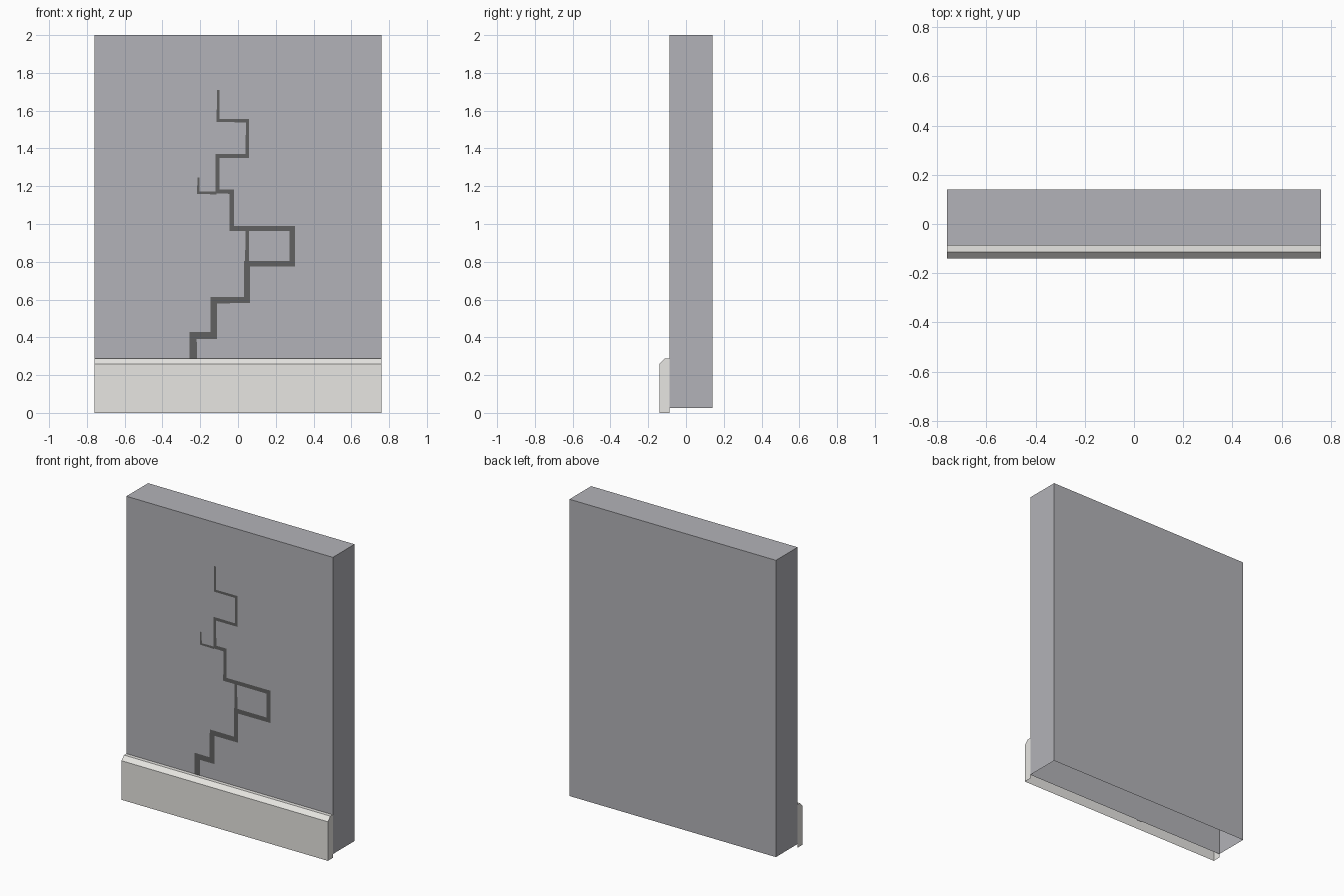
import bpy, bmesh
from mathutils import Vector

if "Cube" in bpy.data.objects:
    bpy.data.objects.remove(bpy.data.objects["Cube"])

W = 0.76          # half width
FRONT = -0.088    # wall face


def material(name, rgb):
    m = bpy.data.materials.new(name)
    m.diffuse_color = (*rgb, 1)
    m.use_nodes = True
    m.node_tree.nodes["Principled BSDF"].inputs["Base Color"].default_value = m.diffuse_color
    return m


def finish(bm, name, mat=None):
    me = bpy.data.meshes.new(name)
    bm.to_mesh(me)
    bm.free()
    ob = bpy.data.objects.new(name, me)
    bpy.context.collection.objects.link(ob)
    if mat:
        me.materials.append(mat)
    return ob


def shell(name, profile, skip, mat=None):
    """Extrude a (y, z) profile across the width, leaving out the skipped sides."""
    bm = bmesh.new()
    left, right = ([bm.verts.new((x, y, z)) for y, z in profile] for x in (-W, W))
    n = len(profile)
    bm.faces.new(left[::-1])
    bm.faces.new(right)
    for i in range(n):
        if i not in skip:
            j = (i + 1) % n
            bm.faces.new((left[i], left[j], right[j], right[i]))
    bmesh.ops.recalc_face_normals(bm, faces=bm.faces)
    return finish(bm, name, mat)


def strip(bm, points, w0, w1):
    """Flat mitred strip along an axis-aligned path, width going from w0 to w1."""
    pts = [Vector(p) for p in points]
    n = len(pts)
    normals = []
    for a, b in zip(pts, pts[1:]):
        d = (b - a).normalized()
        normals.append(Vector((-d.y, d.x)))
    pairs = []
    for i, p in enumerate(pts):
        off = normals[max(i - 1, 0)].copy()
        if 0 < i < n - 1:
            off += normals[i]
        off *= (w0 + (w1 - w0) * i / (n - 1)) / 2
        pairs.append([bm.verts.new((q.x, FRONT - 0.002, q.y)) for q in (p + off, p - off)])
    for a, b in zip(pairs, pairs[1:]):
        f = bm.faces.new((a[0], a[1], b[1], b[0]))
        f.normal_update()
        if f.normal.y > 0:
            f.normal_flip()


# Wall slab, open underneath
shell("wall", [(FRONT, 0.025), (0.14, 0.025), (0.14, 2.0), (FRONT, 2.0)], {0},
      material("wall_grey", (0.45, 0.45, 0.48)))

# Skirting board with chamfered top edge, open at back and underneath
shell("skirting_board",
      [(-0.14, 0), (FRONT, 0), (FRONT, 0.287), (-0.113, 0.287), (-0.14, 0.26)], {0, 1},
      material("skirting_white", (0.8, 0.79, 0.76)))

# Stepped crack following the brick joints, widening downwards
bm = bmesh.new()
strip(bm, [(-0.105, 1.71), (-0.105, 1.547), (0.05, 1.547), (0.05, 1.36),
           (-0.108, 1.36), (-0.108, 1.172), (-0.033, 1.172), (-0.033, 0.977),
           (0.287, 0.977), (0.287, 0.79), (0.048, 0.79), (0.048, 0.597),
           (-0.128, 0.597), (-0.128, 0.41), (-0.237, 0.41), (-0.237, 0.22),
           (-0.12, 0.22), (-0.12, 0.022)], 0.014, 0.042)
# Side branches
strip(bm, [(-0.21, 1.245), (-0.21, 1.165), (-0.115, 1.165)], 0.01, 0.016)
strip(bm, [(0.048, 0.965), (0.048, 0.80)], 0.018, 0.02)
finish(bm, "wall_crack", material("crack_dark", (0.12, 0.12, 0.12)))
